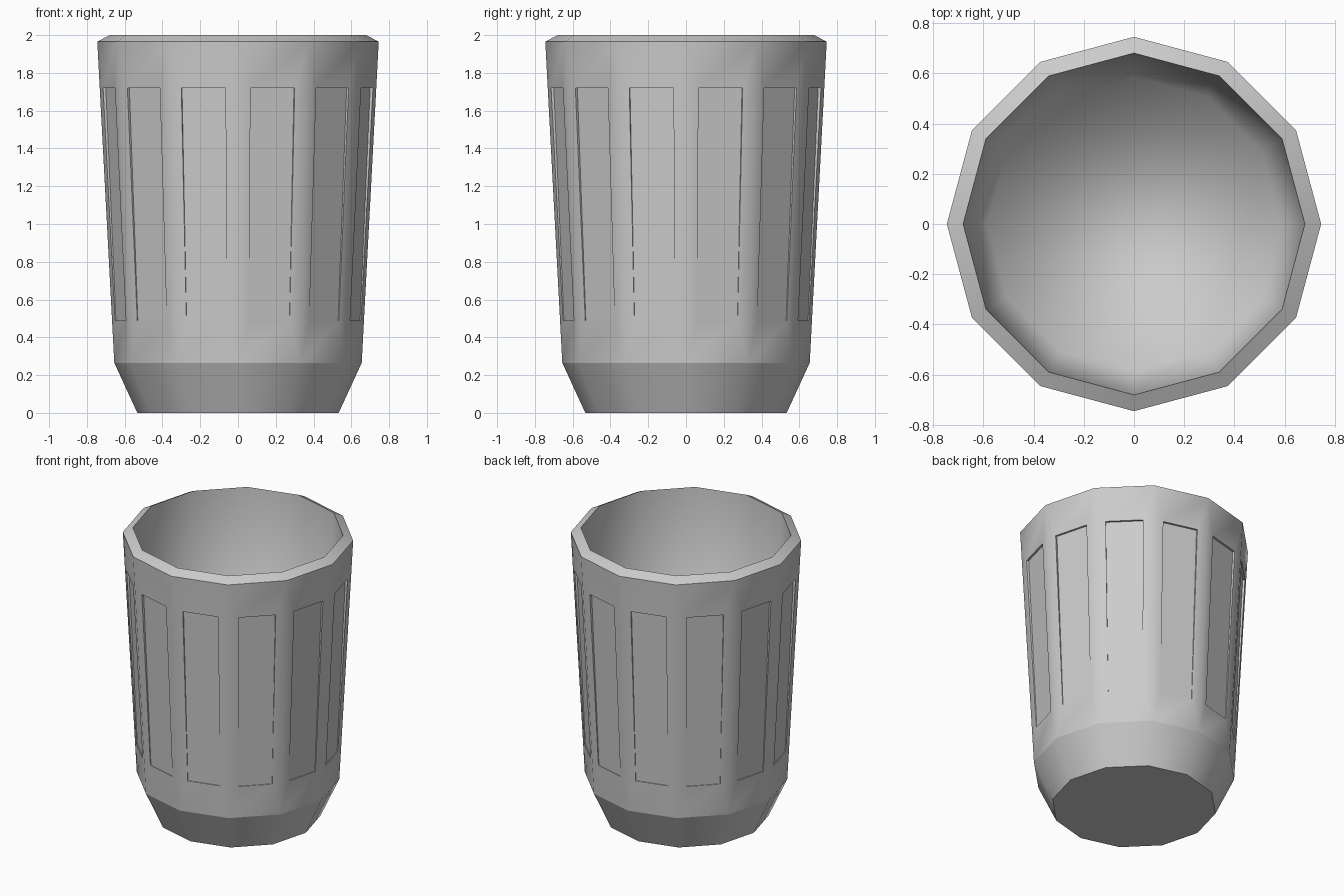
import bpy, bmesh
from math import cos, sin, tau
from mathutils import Vector

cube = bpy.data.objects.get("Cube")
if cube:
    bpy.data.objects.remove(cube)

SIDES = 12
# Radius and height: base, chamfer, outer lip, inner lip, inner floor
PROFILE = [(0.533, 0), (0.655, 0.265), (0.745, 1.965), (0.68, 2), (0.585, 0.27)]

grey = bpy.data.materials.new("plain grey")
grey.use_nodes = True
colour = (0.6, 0.6, 0.6, 1)
grey.diffuse_color = colour
grey.node_tree.nodes["Principled BSDF"].inputs["Base Color"].default_value = colour

bm = bmesh.new()


def ring(radius, z):
    return [bm.verts.new((radius * cos(tau * i / SIDES), radius * sin(tau * i / SIDES), z))
            for i in range(SIDES)]


def sharpen(face):
    for edge in face.edges:
        edge.smooth = False


def recessed_panel(quad):
    """Fill a wall quad with a frame around a shallow recess, deeper at the top."""
    a, b, c, d = [v.co for v in quad]
    normal = (b - a).cross(d - a).normalized()
    front, back = [], []
    for u, z, depth in ((0.18, 0.49, 0.005), (0.82, 0.49, 0.005),
                        (0.82, 1.72, 0.015), (0.18, 1.72, 0.015)):
        t = (z - a.z) / (d.z - a.z)
        point = a.lerp(b, u).lerp(d.lerp(c, u), t)
        front.append(bm.verts.new(point))
        back.append(bm.verts.new(point - normal * depth))
    for i in range(4):
        j = (i + 1) % 4
        bm.faces.new((quad[i], quad[j], front[j], front[i]))
        sharpen(bm.faces.new((front[i], front[j], back[j], back[i])))
    bm.faces.new(back)


# Walls, inside and out
rings = [ring(*p) for p in PROFILE]
for level, (low, high) in enumerate(zip(rings, rings[1:])):
    for i in range(SIDES):
        j = (i + 1) % SIDES
        quad = (low[i], low[j], high[j], high[i])
        if level == 1:
            recessed_panel(quad)
        else:
            bm.faces.new(quad)

# Base and inner floor
bm.faces.new(rings[0][::-1])
bm.faces.new(rings[-1])

# Smooth shading, crisp at the base, chamfer and lip
for face in bm.faces:
    face.smooth = True
for loop in rings[:4]:
    for i in range(SIDES):
        bm.edges.get((loop[i], loop[(i + 1) % SIDES])).smooth = False

mesh = bpy.data.meshes.new("cup")
bm.to_mesh(mesh)
bm.free()
mesh.materials.append(grey)
bpy.context.collection.objects.link(bpy.data.objects.new("cup", mesh))
